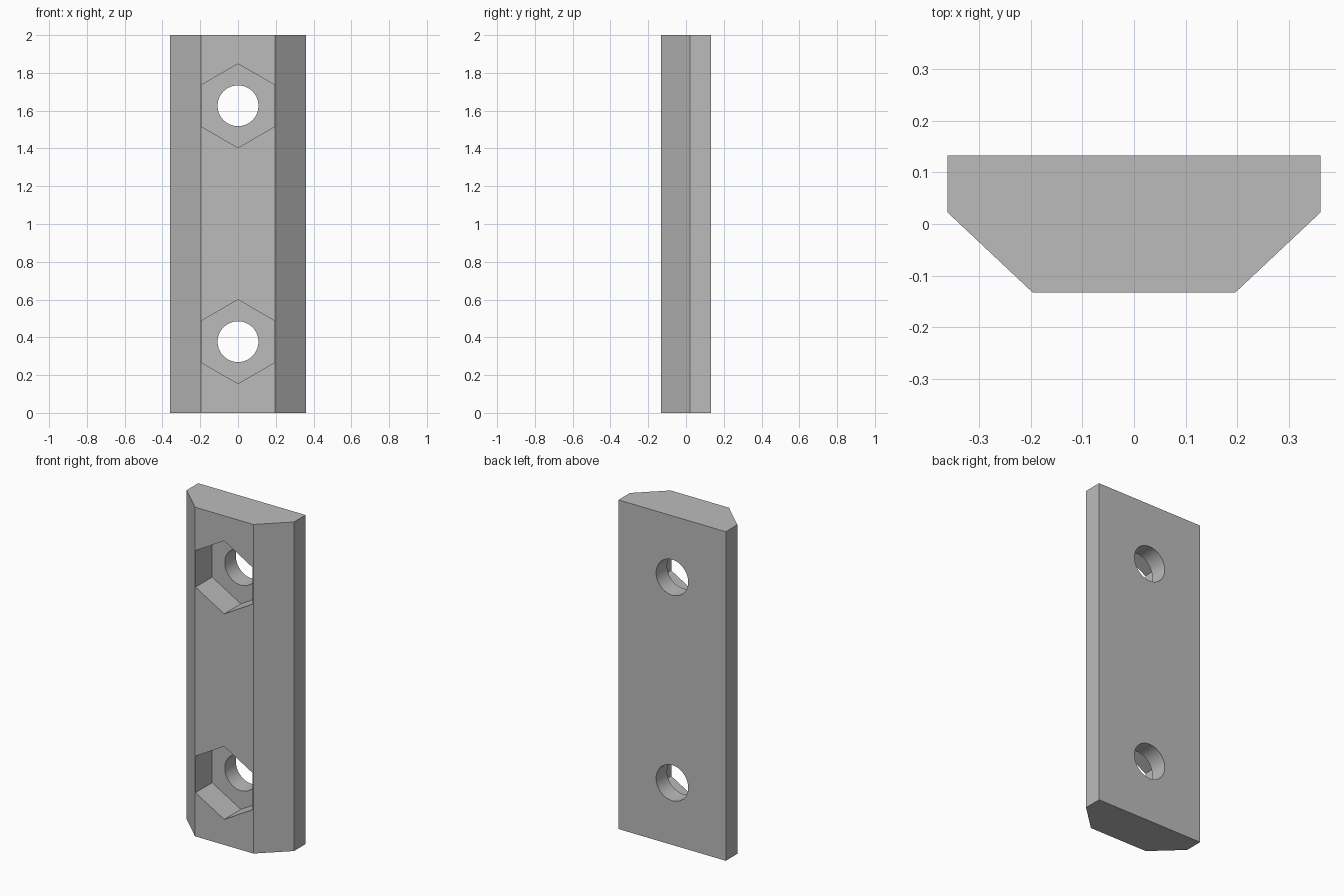
import bpy, bmesh, math

cube = bpy.data.objects.get("Cube")
if cube:
    bpy.data.objects.remove(cube, do_unlink=True)

# Single plain grey finish
grey = bpy.data.materials.new("plain grey")
grey.use_nodes = True
colour = (0.5, 0.5, 0.5, 1)
grey.diffuse_color = colour
grey.node_tree.nodes["Principled BSDF"].inputs["Base Color"].default_value = colour


def prism(name, profile, start, vector):
    """Extrude a closed profile of (a, b) points along a vector."""
    bm = bmesh.new()
    face = bm.faces.new([bm.verts.new(start(a, b)) for a, b in profile])
    ext = bmesh.ops.extrude_face_region(bm, geom=[face])
    verts = [v for v in ext["geom"] if isinstance(v, bmesh.types.BMVert)]
    bmesh.ops.translate(bm, verts=verts, vec=vector)
    bmesh.ops.recalc_face_normals(bm, faces=bm.faces)
    mesh = bpy.data.meshes.new(name)
    bm.to_mesh(mesh)
    bm.free()
    mesh.materials.append(grey)
    obj = bpy.data.objects.new(name, mesh)
    bpy.context.collection.objects.link(obj)
    return obj


def cutter(name, sides, radius, z, y0, y1):
    """Regular prism along y, with a corner pointing up."""
    ring = [(radius * math.sin(math.tau * i / sides),
             z + radius * math.cos(math.tau * i / sides)) for i in range(sides)]
    return prism(name, ring, lambda a, b: (a, y0, b), (0, y1 - y0, 0))


# Bar with chamfered front edges
half = [(0.361, 0.133), (0.361, 0.022), (0.196, -0.133)]
outline = half + [(-x, y) for x, y in reversed(half)]
bar = prism("mounting_bar", outline, lambda a, b: (a, b, 0), (0, 0, 2))

# Hexagonal nut pockets and round through holes
cutters = []
for z in (0.377, 1.626):
    cutters.append(cutter("nut_pocket_cutter", 6, 0.222, z, -0.3, 0.027))
    cutters.append(cutter("bolt_hole_cutter", 64, 0.108, z, -0.2, 0.3))

bpy.ops.object.select_all(action="DESELECT")
bpy.context.view_layer.objects.active = bar
bar.select_set(True)
for tool in cutters:
    tool.hide_render = True
    mod = bar.modifiers.new("cut", "BOOLEAN")
    mod.operation = "DIFFERENCE"
    mod.solver = "EXACT"
    mod.object = tool
    bpy.ops.object.modifier_apply(modifier=mod.name)
for tool in cutters:
    bpy.data.objects.remove(tool, do_unlink=True)

bpy.ops.object.shade_smooth_by_angle(angle=math.radians(25))
